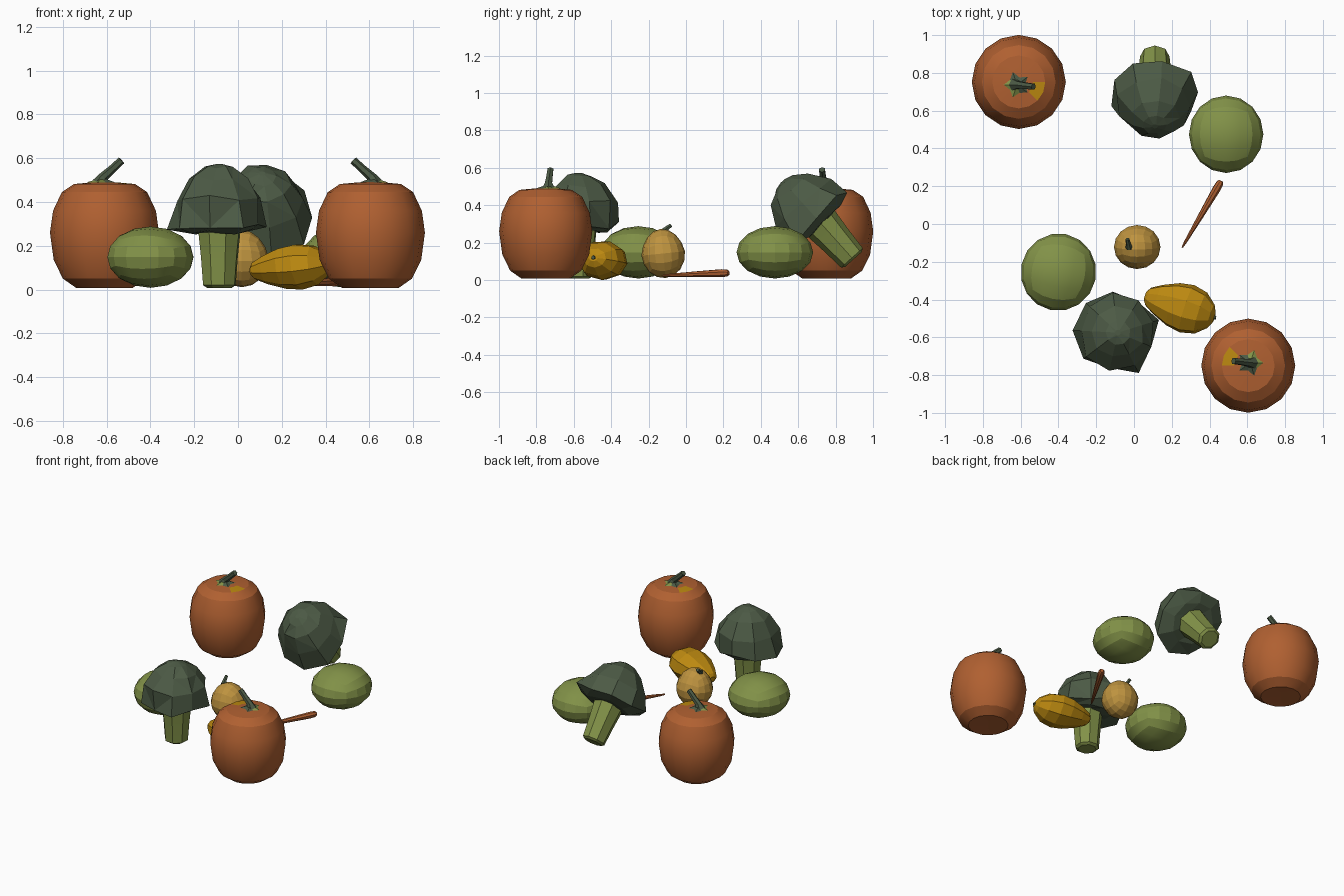
import bpy
import bmesh
import math
import random
from mathutils import Vector, Matrix

random.seed(4)
if "Cube" in bpy.data.objects:
    bpy.data.objects.remove(bpy.data.objects["Cube"], do_unlink=True)


def material(name, rgb):
    linear = [((c / 255 + 0.055) / 1.055) ** 2.4 for c in rgb] + [1]
    m = bpy.data.materials.new(name)
    m.use_nodes = True
    m.diffuse_color = linear
    m.node_tree.nodes["Principled BSDF"].inputs["Base Color"].default_value = linear
    return m


ORANGE = material("pumpkin orange", (176, 96, 49))
DARK = material("dark leaf green", (76, 90, 69))
LIGHT = material("light green", (130, 146, 72))
GOLD = material("deep gold", (188, 137, 16))
TAN = material("pale gold", (190, 147, 63))


def finish(name, bm, mats, loc=(0, 0, 0), rot=(0, 0, 0), smooth=0):
    bmesh.ops.recalc_face_normals(bm, faces=bm.faces)
    mesh = bpy.data.meshes.new(name)
    bm.to_mesh(mesh)
    bm.free()
    for m in mats:
        mesh.materials.append(m)
    ob = bpy.data.objects.new(name, mesh)
    bpy.context.collection.objects.link(ob)
    ob.location, ob.rotation_euler = loc, rot
    if smooth:
        bpy.ops.object.select_all(action='DESELECT')
        ob.select_set(True)
        bpy.context.view_layer.objects.active = ob
        bpy.ops.object.shade_smooth_by_angle(angle=math.radians(smooth))
    return ob


def loft(points, radii, sides, jitter=None):
    """Rings of given radii along a path, closed at both ends."""
    bm = bmesh.new()
    pts = [Vector(p) for p in points]
    rings = []
    for i, (p, r) in enumerate(zip(pts, radii)):
        t = pts[min(i + 1, len(pts) - 1)] - pts[max(i - 1, 0)]
        q = Vector((0, 0, 1)).rotation_difference(t.normalized())
        ring = []
        for k in range(sides):
            a = math.tau * k / sides
            amount = jitter[i] if jitter else 0
            rr = r * (1 + random.uniform(-amount, amount))
            dz = random.uniform(-amount, amount) * 0.2
            ring.append(bm.verts.new(p + q @ Vector((rr * math.cos(a), rr * math.sin(a), dz))))
        rings.append(ring)
    for a, b in zip(rings, rings[1:]):
        for k in range(sides):
            n = (k + 1) % sides
            bm.faces.new((a[k], a[n], b[n], b[k]))
    bm.faces.new(rings[0])
    bm.faces.new(rings[-1])
    return bm


def lathe(profile, sides, jitter=None):
    return loft([(0, 0, z) for r, z in profile], [r for r, z in profile], sides, jitter)


def round_body(size, cuts):
    """Ball made of a quad grid."""
    bm = bmesh.new()
    bmesh.ops.create_cube(bm, size=2)
    bmesh.ops.subdivide_edges(bm, edges=bm.edges, cuts=cuts, use_grid_fill=True)
    for v in bm.verts:
        c = Vector([math.tan(x * math.pi / 4) for x in v.co]).normalized()
        v.co = Vector(x * s for x, s in zip(c, size))
    return bm


def pumpkin(prefix, loc, turn):
    rot = (0, 0, turn)
    profile = [(0.06, 0.012), (0.13, 0.008), (0.19, 0.05), (0.232, 0.135), (0.249, 0.26),
               (0.235, 0.36), (0.195, 0.445), (0.14, 0.482), (0.075, 0.488), (0.02, 0.492)]
    bm = lathe(profile, 16)
    # Yellow blemish beside the stem
    for f in bm.faces:
        c = f.calc_center_median()
        angle = math.degrees(math.atan2(c.y, c.x))
        if c.z > 0.47 and 0.09 < c.xy.length < 0.14 and -40 < angle < 0:
            f.material_index = 1
    finish(prefix + "_pumpkin", bm, [ORANGE, GOLD], loc, rot, 24)
    # Star-shaped base under the stem, alternating greens
    bm = bmesh.new()
    tip = bm.verts.new((-0.01, -0.015, 0.512))
    rim = []
    for k in range(10):
        a, r = math.tau * k / 10, 0.07 if k % 2 else 0.045
        rim.append(bm.verts.new((r * math.cos(a) - 0.01, r * math.sin(a) - 0.015, 0.49)))
    for k in range(10):
        f = bm.faces.new((rim[k], rim[(k + 1) % 10], tip))
        f.material_index = 1 if k in (4, 5, 6, 7) else 0
    finish(prefix + "_stem_base", bm, [DARK, LIGHT], loc, rot)
    path = [(-0.02, -0.015, 0.485), (-0.005, -0.015, 0.515), (0.035, -0.02, 0.55), (0.078, -0.025, 0.59)]
    finish(prefix + "_pumpkin_stem", loft(path, [0.036, 0.022, 0.019, 0.018], 6), [DARK], loc, rot)


pumpkin("back_right", (-0.61, 0.752, 0), 0)
pumpkin("front_left", (0.605, -0.75, 0), math.pi)


def broccoli(prefix, loc, rot):
    stalk = [(0.06, 0), (0.078, 0.012), (0.088, 0.14), (0.1, 0.25), (0.11, 0.32)]
    finish(prefix + "_broccoli_stalk", lathe(stalk, 8), [LIGHT], loc, rot, 24)
    crown = [(0.095, 0.255), (0.15, 0.255), (0.222, 0.29), (0.2, 0.41), (0.135, 0.5),
             (0.065, 0.55), (0.015, 0.565)]
    bm = lathe(crown, 9, [0, 0.08, 0.14, 0.08, 0.07, 0.03, 0])
    bmesh.ops.triangulate(bm, faces=[f for f in bm.faces if random.random() < 0.4])
    finish(prefix + "_broccoli_crown", bm, [DARK], loc, rot)


broccoli("front", (-0.085, -0.575, 0.008), (0, 0, 0.3))
broccoli("back", (0.11, 0.895, 0.11), (math.radians(42), 0, 0))

# Green squashes
finish("front_green_squash", round_body((0.2, 0.205, 0.14), 3), [LIGHT],
       (-0.4, -0.255, 0.148), (0, 0, -0.2), 20)
finish("back_green_squash", round_body((0.197, 0.205, 0.14), 3), [LIGHT],
       (0.488, 0.475, 0.148), (0, 0, 0), 20)

# Tapered gold squash lying on its side
start, end = Vector((0.18, -0.03, 0.01)), Vector((-0.185, 0.085, -0.035))
steps = [0, 0.05, 0.2, 0.4, 0.6, 0.82, 0.96, 1]
bm = loft([start.lerp(end, t) for t in steps],
          [0.025, 0.065, 0.115, 0.133, 0.12, 0.083, 0.05, 0.025], 9)
bmesh.ops.scale(bm, vec=(1, 1, 0.8), verts=bm.verts)
finish("gold_squash", bm, [GOLD], (0.245, -0.465, 0.112))
bm = loft([start * 0.97, start * 1.05], [0.013, 0.01], 6)
finish("gold_squash_stem", bm, [DARK], (0.245, -0.465, 0.11))

# Small upright gourd, narrower towards the top
bm = round_body((0.123, 0.117, 0.132), 3)
for v in bm.verts:
    v.co.xy *= 1 - 0.9 * max(0, v.co.z) ** 1.0
bmesh.ops.rotate(bm, matrix=Matrix.Rotation(0.1, 3, 'X'), verts=bm.verts)
finish("small_gourd", bm, [TAN], (0.017, -0.122, 0.142))
finish("small_gourd_stem", loft([(-0.025, -0.125, 0.255), (-0.03, -0.105, 0.275), (-0.035, -0.08, 0.293)],
                                [0.02, 0.013, 0.011], 6), [DARK])

# Carrot lying on the ground
tip, top = Vector((0.255, -0.125, 0.024)), Vector((0.462, 0.228, 0.038))
steps = [0, 0.08, 0.5, 0.88, 0.97, 1]
finish("carrot", loft([tip.lerp(top, t) for t in steps],
                      [0.004, 0.008, 0.016, 0.022, 0.02, 0.012], 8), [ORANGE], smooth=30)
